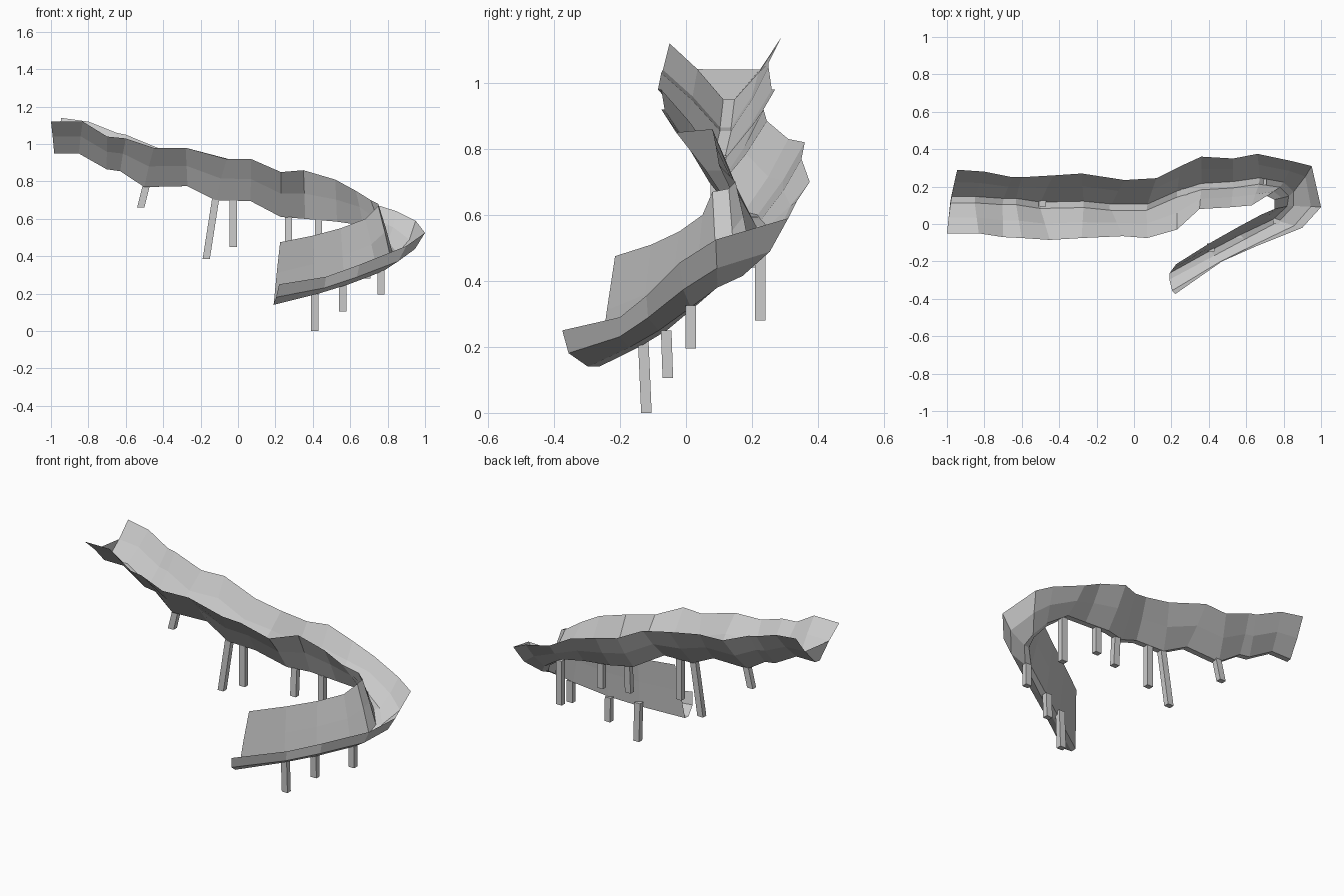
import bpy, bmesh
from mathutils import Vector as V

# Guide paths from high start to low end: inner rim, trough bottom, outer rim
inner = [(-1, -.05, 1.12), (-.83, -.05, 1.12), (-.7, -.07, 1.04), (-.6, -.075, 1.03),
         (-.45, -.085, .98), (-.28, -.075, .98), (-.06, -.065, .92), (.07, -.075, .92),
         (.23, -.03, .85), (.35, .08, .86), (.52, .09, .81), (.63, .1, .75), (.71, .15, .7),
         (.75, .13, .68), (.75, .08, .67), (.68, .05, .6), (.55, -.02, .55),
         (.4, -.105, .51), (.225, -.215, .475)]
floor = [(-.98, .13, .95), (-.85, .13, .95), (-.7, .12, .865), (-.63, .12, .855),
         (-.5, .1, .77), (-.27, .105, .775), (-.12, .09, .7), (.07, .09, .695),
         (.23, .16, .61), (.36, .2, .6), (.53, .21, .585), (.67, .23, .565), (.79, .21, .48),
         (.84, .16, .415), (.835, .095, .38), (.76, .02, .32), (.58, -.07, .25),
         (.42, -.155, .2), (.19, -.28, .14)]
outer = [(-.945, .29, 1.14), (-.8, .28, 1.12), (-.65, .25, 1.06), (-.6, .25, 1.05),
         (-.43, .26, .98), (-.28, .27, .98), (-.05, .235, .92), (.12, .245, .885),
         (.25, .31, .83), (.36, .36, .82), (.53, .35, .77), (.66, .375, .7), (.85, .335, .64),
         (.95, .31, .59), (1, .09, .525), (.9, -.02, .455), (.65, -.12, .355),
         (.47, -.2, .29), (.22, -.375, .25)]


def finish(name, bm):
    mesh = bpy.data.meshes.new(name)
    bm.to_mesh(mesh)
    bm.free()
    obj = bpy.data.objects.new(name, mesh)
    bpy.context.collection.objects.link(obj)
    return obj


def section(a, c, b, bulge):
    """Rim, wall crease, narrow flat floor, wall crease, rim."""
    a, c, b = V(a), V(c), V(b)
    side = b - a
    side.z = 0
    side.normalize()
    c1, c2 = c - side * .017, c + side * .017
    return [a, a.lerp(c1, .52) + V((0, 0, .01)), c1, c2,
            c2.lerp(b, .5) + side * bulge - V((0, 0, bulge * .7)), b]


# Trough: open sheet lofted through the sections, outer wall rounder past the bend
bm = bmesh.new()
rows = [[bm.verts.new(p) for p in section(*s, .02 if i > 12 else .006)]
        for i, s in enumerate(zip(inner, floor, outer))]
for r, q in zip(rows, rows[1:]):
    for i in range(5):
        bm.faces.new((r[i], q[i], q[i + 1], r[i + 1]))
# Low panel closing the upper end
bm.faces.new(rows[0][1:5])
finish("slide_trough", bm)


def leg(i, foot, top, w=.016):
    """Post from foot to top, with level ends."""
    bm = bmesh.new()
    bmesh.ops.create_cube(bm, size=1)
    for v in bm.verts:
        p = V(top if v.co.z > 0 else foot)
        v.co = p + V((v.co.x * 2.4 * w, v.co.y * 2 * w, 0))
    finish(f"support_leg_{i}", bm)


# Supports
legs = [((-.52, .11, .66), (-.49, .11, .78)), ((-.17, .09, .385), (-.12, .09, .705)),
        ((-.025, .09, .45), (-.025, .09, .7)), ((.27, .16, .44), (.27, .17, .61)),
        ((.43, .2, .44), (.43, .2, .595)), ((.69, .225, .28), (.69, .225, .55)),
        ((.765, .015, .195), (.765, .015, .325)), ((.56, -.055, .105), (.56, -.06, .25)),
        ((.41, -.12, 0), (.41, -.13, .23))]
for i, (foot, top) in enumerate(legs, 1):
    leg(i, foot, top)
